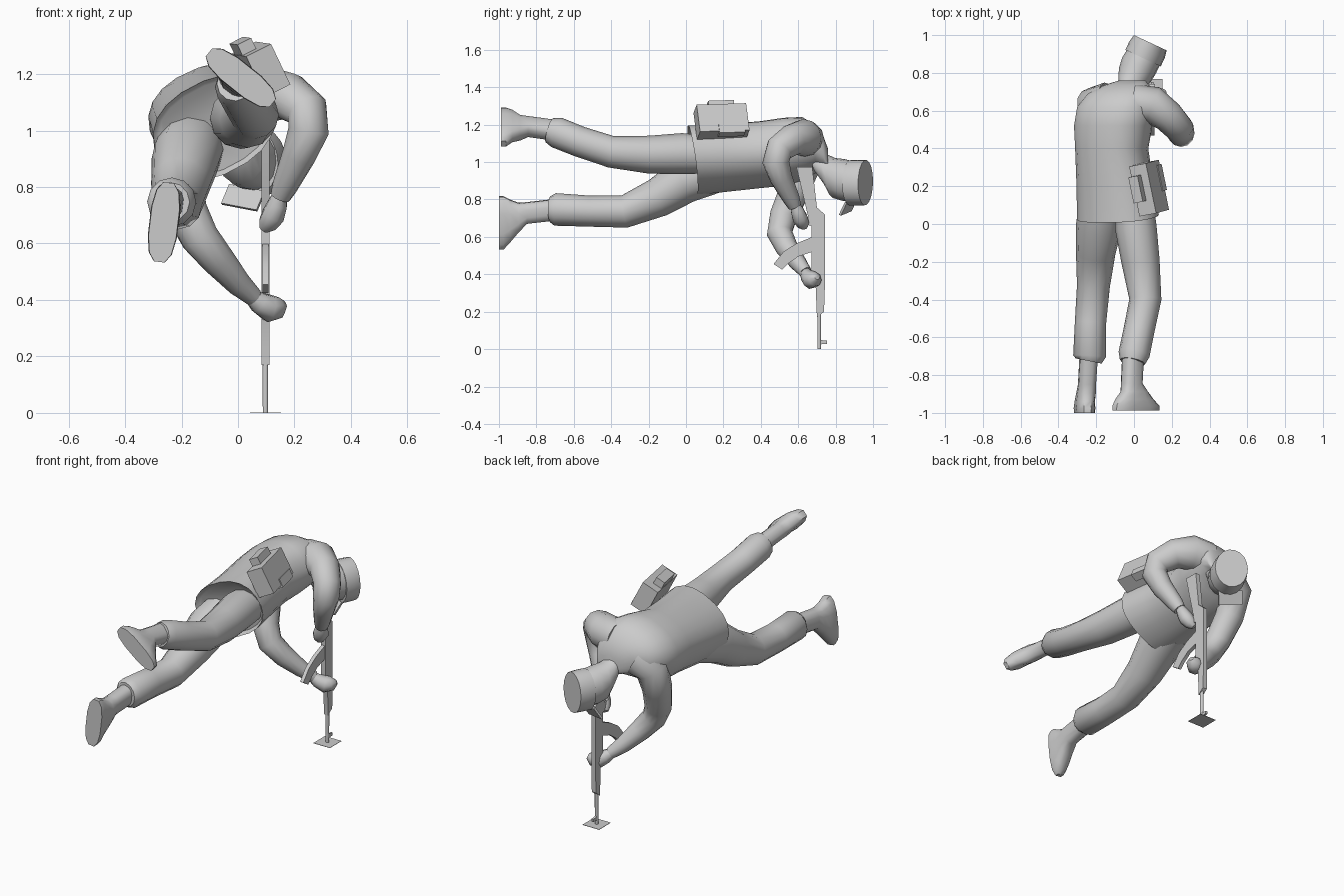
import bpy, bmesh, math
from mathutils import Vector, Matrix

if "Cube" in bpy.data.objects:
    bpy.data.objects.remove(bpy.data.objects["Cube"])

grey = bpy.data.materials.new("plain_grey")
grey.diffuse_color = (0.6, 0.6, 0.6, 1)
grey.use_nodes = True
grey.node_tree.nodes["Principled BSDF"].inputs["Base Color"].default_value = grey.diffuse_color


def finish(name, bm, angle=40):
    bmesh.ops.recalc_face_normals(bm, faces=bm.faces[:])
    me = bpy.data.meshes.new(name)
    bm.to_mesh(me)
    bm.free()
    ob = bpy.data.objects.new(name, me)
    bpy.context.collection.objects.link(ob)
    me.materials.append(grey)
    bpy.ops.object.select_all(action='DESELECT')
    ob.select_set(True)
    bpy.context.view_layer.objects.active = ob
    bpy.ops.object.shade_smooth_by_angle(angle=math.radians(angle))
    return ob


def power(x, p):
    return math.copysign(abs(x) ** p, x)


def loft(name, rings, sides=14, angle=40, p=1.0):
    """Skin elliptical rings: centre, u axis, v axis, u radius, v radius; p < 1 squares them."""
    bm = bmesh.new()
    loops = []
    for c, u, v, a, b in rings:
        c, u, v = Vector(c), Vector(u).normalized(), Vector(v).normalized()
        loops.append([bm.verts.new(c + u * a * power(math.cos(t), p) + v * b * power(math.sin(t), p))
                      for t in (2 * math.pi * (i + .5) / sides for i in range(sides))])
    for l0, l1 in zip(loops, loops[1:]):
        for i in range(sides):
            j = (i + 1) % sides
            bm.faces.new((l0[i], l0[j], l1[j], l1[i]))
    bm.faces.new(loops[0])
    bm.faces.new(loops[-1])
    return finish(name, bm, angle)


def limb(name, stations, sides=12):
    """Round limb through points (x, y, z, radius)."""
    pts = [Vector(s[:3]) for s in stations]
    rings = []
    u = None
    for i, s in enumerate(stations):
        d = (pts[min(i + 1, len(pts) - 1)] - pts[max(i - 1, 0)]).normalized()
        if u is None:
            u = d.orthogonal()
        u = (u - d * u.dot(d)).normalized()
        rings.append((pts[i], u, d.cross(u), s[3], s[3]))
    return loft(name, rings, sides, 45)


def plate(name, pts, x, half):
    """Side profile in (y, z) given thickness along x."""
    bm = bmesh.new()
    lo = [bm.verts.new((x - half, y, z)) for y, z in pts]
    hi = [bm.verts.new((x + half, y, z)) for y, z in pts]
    bm.faces.new(lo)
    bm.faces.new(hi)
    n = len(pts)
    for i in range(n):
        j = (i + 1) % n
        bm.faces.new((lo[i], lo[j], hi[j], hi[i]))
    return finish(name, bm, 20)


def box(name, centre, size, axes):
    bm = bmesh.new()
    bmesh.ops.create_cube(bm, size=1)
    rot = Matrix([Vector(a) for a in axes]).transposed().to_4x4()
    bm.transform(Matrix.Translation(centre) @ rot @ Matrix.Diagonal((*size, 1)))
    return finish(name, bm, 20)


# Jacket: tilted rounded sections along y, hem to collar; the hem rises on the belly side
jacket = []
for y, cx, cz, a, b, tilt, slant in [
        (0.06, -.085, 1.01, .205, .15, 28, .17), (0.035, -.085, 1.01, .222, .168, 28, .17),
        (0.20, -.10, 1.02, .207, .165, 28, 0), (0.40, -.118, 1.04, .193, .167, 28, 0),
        (0.52, -.11, 1.055, .21, .167, 25, 0), (0.62, -.095, 1.07, .21, .157, 22, 0),
        (0.69, -.075, 1.07, .175, .118, 20, 0), (0.735, -.04, 1.05, .12, .085, 10, 0),
        (0.76, -.01, 1.01, .07, .06, 0, 0)]:
    t = math.radians(tilt)
    jacket.append(((cx, y, cz), (math.cos(t), 0, math.sin(t)),
                   (-math.sin(t), -slant, math.cos(t)), a, b))
loft("jacket", jacket, 20, 50, .87)

# Trouser legs with loose cuffs
limb("right_trouser", [(.00, .12, 1.04, .10), (.01, -.02, 1.045, .11), (.035, -.20, 1.04, .101),
                       (.06, -.40, 1.055, .085), (.025, -.57, 1.11, .082),
                       (.00, -.69, 1.158, .083), (-.008, -.73, 1.17, .068)])
limb("left_trouser", [(-.165, .14, .95, .12), (-.185, -.01, .90, .122), (-.203, -.15, .81, .105),
                      (-.215, -.33, .735, .087), (-.23, -.52, .738, .083),
                      (-.235, -.70, .747, .087), (-.24, -.725, .747, .07)])


# Boots: ankle shaft flaring into a blunt foot that reaches toward the toe
def boot(name, ankle, sole, toe, half, length):
    toe = Vector(toe).normalized()
    side = toe.cross(Vector((0, 1, 0))).normalized()
    a, s = Vector(ankle), Vector(sole)
    back = s - toe * length * .25
    rings = [(a, toe, side, .058, .048),
             (a.lerp(back, .5), toe, side, .058, .047),
             (a.lerp(back, .65) + toe * .02, toe, side, .08, .05),
             (s + Vector((0, .06, 0)) - toe * .01, toe, side, length * .8, half * .95),
             (s + Vector((0, .025, 0)), toe, side, length, half),
             (s, toe, side, length, half * .95)]
    return loft(name, rings, 12, 45, .75)


boot("right_boot", (-.005, -.70, 1.17), (.01, -.988, 1.187), (.78, 0, -.62), .052, .148)
boot("left_boot", (-.24, -.70, .745), (-.262, -1.0, .675), (-.12, 0, -1), .053, .145)

# Sleeves
limb("right_sleeve", [(.00, .64, 1.12, .10), (.10, .63, 1.13, .10), (.18, .57, 1.12, .085),
                      (.245, .50, 1.07, .076), (.25, .48, 1.00, .072), (.215, .51, .91, .06),
                      (.165, .565, .80, .045), (.15, .58, .765, .036)])
limb("left_sleeve", [(-.14, .64, 1.03, .11), (-.215, .63, .99, .095), (-.215, .58, .85, .083),
                     (-.18, .52, .71, .075), (-.135, .50, .62, .069), (-.07, .54, .54, .06),
                     (.00, .60, .46, .046), (.055, .64, .41, .034)])

# Hands
limb("right_hand", [(.15, .58, .78, .024), (.14, .595, .74, .037), (.125, .61, .70, .043),
                    (.105, .625, .67, .036), (.09, .635, .65, .018)], 8)
limb("left_hand", [(.045, .635, .415, .028), (.075, .65, .39, .04), (.11, .67, .37, .05),
                   (.145, .69, .375, .04), (.165, .70, .385, .015)], 8)

# Head, with a tilted axis
up = Vector((.42, .9, 0)).normalized()
face = Vector((.12, -.06, -1))
face = (face - up * face.dot(up)).normalized()
side = face.cross(up)
loft("head", [((-.02, .70, 1.01), side, face, .065, .065),
              ((-.012, .755, .955), side, face, .078, .085),
              ((.005, .79, .915), side, face, .092, .108),
              ((.027, .84, .905), side, face, .099, .112),
              ((.055, .89, .895), side, face, .095, .11)], 14, 50)

# Cap and visor
low = Vector((.048, .878, .89))
loft("cap", [(low, side, face, .103, .122), (low + up * .05, side, face, .103, .123),
             (low + up * .09, side, face, .095, .122)], 18, 35)
brow = (face * .95 - side * .3).normalized()
box("cap_visor", low + brow * .13 - up * .022, (.14, .08, .012),
    (brow.cross(up), (brow - up * .6).normalized(), (up + brow * .6).normalized()))

# Rifle, pointing straight down
GX = .097
plate("rifle_body", [(.59, .975), (.675, .975), (.70, .757), (.742, .72), (.742, .32),
                     (.738, .20), (.70, .17), (.692, .37), (.672, .42), (.672, .66),
                     (.65, .72)], GX, .014)
plate("magazine", [(.675, .60), (.675, .52), (.60, .495), (.55, .46), (.515, .425),
                   (.468, .455), (.52, .52), (.59, .565)], GX, .011)
plate("pistol_grip", [(.68, .70), (.68, .655), (.60, .68), (.60, .72)], GX, .011)
limb("barrel", [(GX, .712, .20, .011), (GX, .712, 0, .010)], 8)
plate("front_sight", [(.71, .055), (.735, .045), (.753, .045), (.753, .028), (.71, .025)], GX, .006)
box("muzzle_plate", (GX, .712, .001), (.11, .11, .002), ((1, 0, 0), (0, 1, 0), (0, 0, 1)))

# Hip pack on the right side
long_ax = Vector((-.2, .97, .03)).normalized()
out = Vector((.90, .0, .43))
out = (out - long_ax * out.dot(long_ax)).normalized()
wide = out.cross(long_ax)
axes = (long_ax, out, wide)
mid = Vector((.08, .19, 1.217))
sgn = 1 if wide.z > 0 else -1
box("hip_pack", mid, (.27, .10, .16), axes)
box("pack_top_pouch", mid + wide * sgn * .097 - out * .02 + long_ax * .01, (.14, .055, .05), axes)
box("pack_side_pocket", mid - wide * sgn * .068 + out * .03 + long_ax * .04, (.14, .05, .05), axes)
